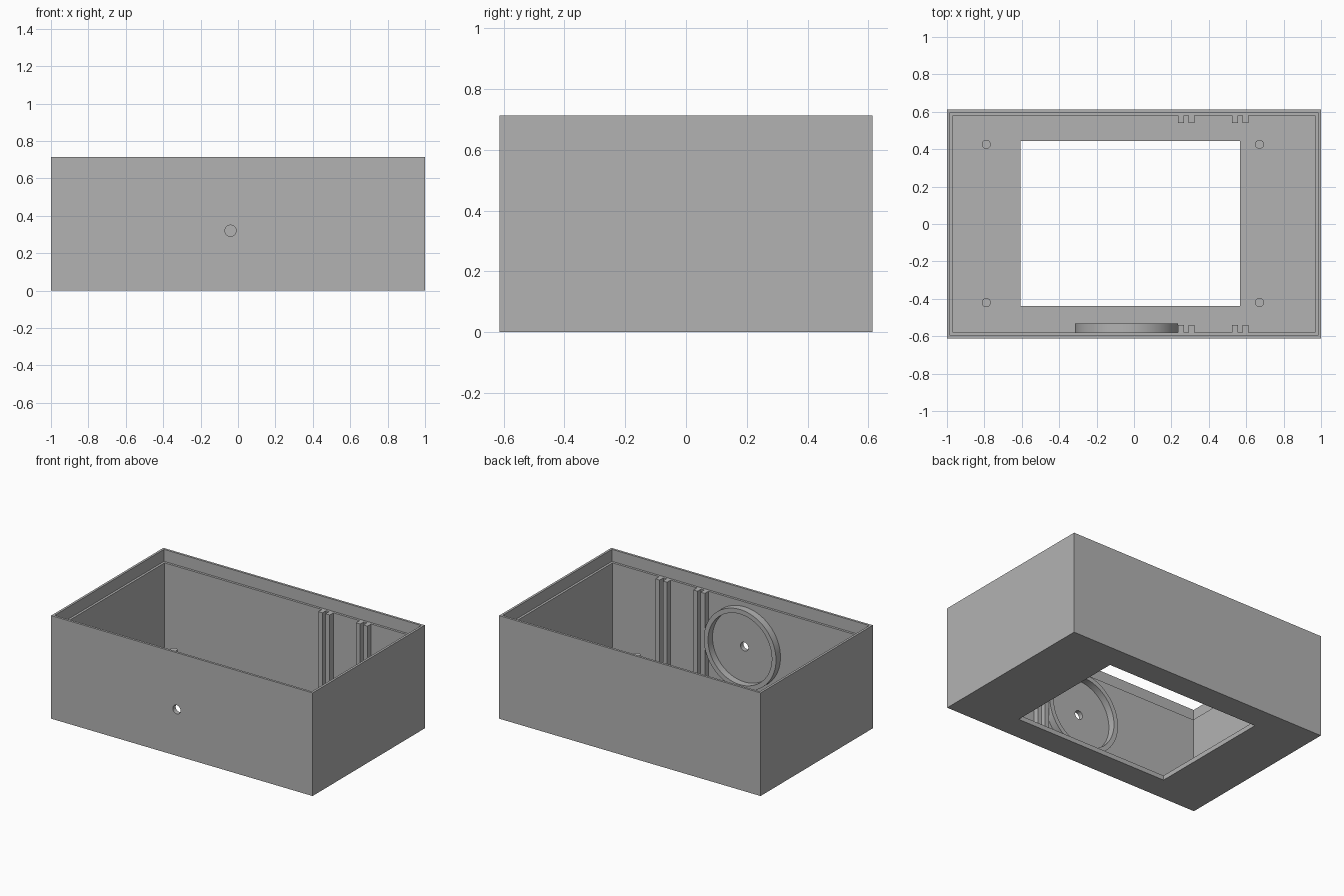
import bpy
import bmesh
from mathutils import Matrix, Vector

if "Cube" in bpy.data.objects:
    bpy.data.objects.remove(bpy.data.objects["Cube"], do_unlink=True)

W, D, H = 1.0, 0.613, 0.713      # half width, half depth, height
WALL, LIP, FLOOR = 0.032, 0.016, 0.032
LEDGE = 0.63                     # height of the lid ledge
IN_Y = D - WALL

grey = bpy.data.materials.new("plain_grey")
grey.use_nodes = True
grey.diffuse_color = (0.45, 0.45, 0.45, 1)
grey.node_tree.nodes["Principled BSDF"].inputs["Base Color"].default_value = (0.45, 0.45, 0.45, 1)


def finish(name, bm):
    mesh = bpy.data.meshes.new(name)
    bm.to_mesh(mesh)
    bm.free()
    mesh.materials.append(grey)
    obj = bpy.data.objects.new(name, mesh)
    bpy.context.collection.objects.link(obj)
    return obj


def box(name, lo, hi):
    lo, hi = Vector(lo), Vector(hi)
    bm = bmesh.new()
    bmesh.ops.create_cube(bm, size=1)
    bmesh.ops.scale(bm, vec=hi - lo, verts=bm.verts)
    bmesh.ops.translate(bm, vec=(lo + hi) / 2, verts=bm.verts)
    return finish(name, bm)


def cylinder(name, centre, radius, depth, axis="Z", segments=48):
    bm = bmesh.new()
    bmesh.ops.create_cone(bm, cap_ends=True, segments=segments,
                          radius1=radius, radius2=radius, depth=depth)
    if axis == "Y":
        bmesh.ops.rotate(bm, matrix=Matrix.Rotation(1.5707963, 3, "X"), verts=bm.verts)
    bmesh.ops.translate(bm, vec=centre, verts=bm.verts)
    return finish(name, bm)


def select(obj):
    bpy.ops.object.select_all(action="DESELECT")
    obj.select_set(True)
    bpy.context.view_layer.objects.active = obj


def cut(target, cutter):
    cutter.hide_render = True
    mod = target.modifiers.new("cut", "BOOLEAN")
    mod.operation, mod.solver, mod.object = "DIFFERENCE", "EXACT", cutter
    select(target)
    bpy.ops.object.modifier_apply(modifier=mod.name)
    bpy.data.objects.remove(cutter, do_unlink=True)


def smooth(obj):
    select(obj)
    bpy.ops.object.shade_smooth_by_angle(angle=0.6)


# Open box with stepped rim, floor window and cable hole
case = box("case", (-W, -D, 0), (W, D, H))
cut(case, box("cavity", (-W + WALL, -IN_Y, FLOOR), (W - WALL, IN_Y, H + 0.1)))
cut(case, box("lid_recess", (-W + LIP, -D + LIP, LEDGE), (W - LIP, D - LIP, H + 0.1)))
cut(case, box("window", (-0.607, -0.438, -0.1), (0.567, 0.444, 0.1)))
hole = Vector((-0.04, -D, 0.32))
cut(case, cylinder("cable_hole", hole, 0.03, 0.2, "Y"))
smooth(case)

# Round holder ring on the inside of the front wall
back, front = -0.532, -IN_Y - 0.008
ring = cylinder("holder_ring", (hole.x, (back + front) / 2, hole.z),
                0.276, back - front, "Y", 96)
cut(ring, cylinder("ring_bore", hole, 0.244, 0.4, "Y", 96))
smooth(ring)

# Pairs of vertical guide ribs on the front and back walls
for side, sign in (("front", -1), ("back", 1)):
    for i, x in enumerate((0.235, 0.291, 0.524, 0.58)):
        ys = sorted((sign * 0.541, sign * (IN_Y + 0.008)))
        box(f"{side}_guide_rib_{i + 1}", (x, ys[0], FLOOR - 0.01),
            (x + 0.032, ys[1], LEDGE))

# Mounting pegs in the floor corners
for xn, x in (("right", -0.79), ("left", 0.671)):
    for yn, y in (("front", -0.42), ("back", 0.426)):
        smooth(cylinder(f"{yn}_{xn}_peg", (x, y, 0.08), 0.024, 0.115, segments=32))
